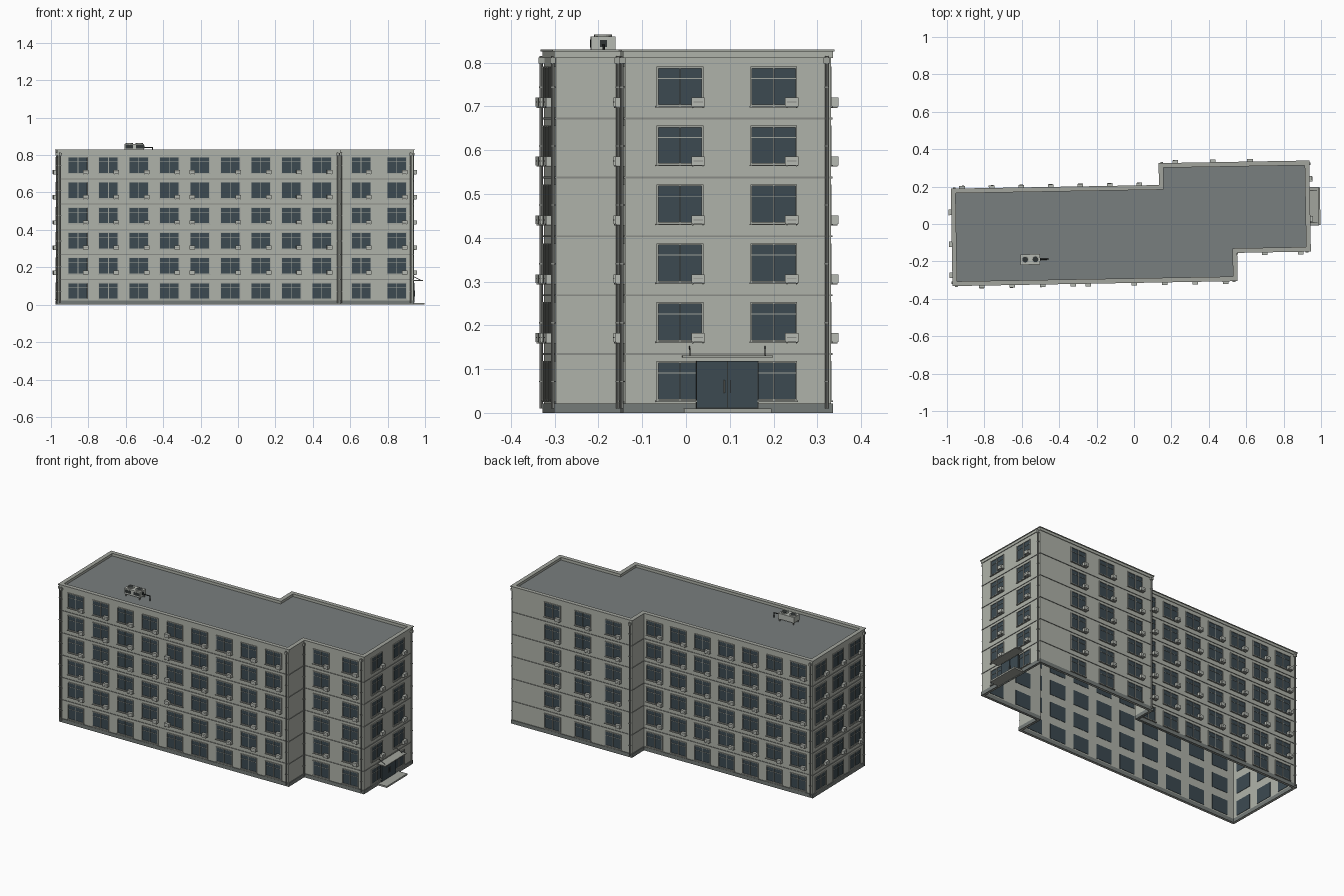
import bpy, bmesh
from math import radians
from mathutils import Matrix, Vector

cube = bpy.data.objects.get("Cube")
if cube:
    bpy.data.objects.remove(cube)


def material(name, rgb):
    m = bpy.data.materials.new(name)
    m.use_nodes = True
    m.diffuse_color = (*rgb, 1)
    node = m.node_tree.nodes["Principled BSDF"]
    node.inputs["Base Color"].default_value = (*rgb, 1)
    node.inputs["Roughness"].default_value = 0.8
    return m


WALL = material("pale grey wall", (0.43, 0.45, 0.40))
TRIM = material("mid grey trim", (0.25, 0.26, 0.24))
ROOF = material("roof grey", (0.19, 0.21, 0.21))
GLASS = material("dark blue glass", (0.045, 0.068, 0.082))
FRAME = material("frame grey", (0.36, 0.375, 0.34))
UNIT = material("unit grey", (0.47, 0.49, 0.45))
PLINTH = material("plinth grey", (0.18, 0.2, 0.19))
DARK = material("dark metal", (0.03, 0.035, 0.035))

TILT = Matrix.Rotation(radians(1), 4, 'Z')
parts = {}


def part(name, mat):
    if name not in parts:
        parts[name] = (bmesh.new(), mat)
    return parts[name][0]


# Facade: origin on the wall plane, outward normal, u runs to the right seen from outside
class Facade:
    def __init__(self, nx, ny, offset):
        self.n = Vector((nx, ny, 0))
        self.u = Vector((-ny, nx, 0))
        self.offset = offset

    def at(self, u, d, z):
        return self.u * u + self.n * (self.offset + d) + Vector((0, 0, z))

    def box(self, name, mat, u0, u1, d0, d1, z0, z1):
        a, b = self.at(u0, d0, z0), self.at(u1, d1, z1)
        size = [abs(v) for v in b - a]
        bmesh.ops.create_cube(part(name, mat), size=1,
                              matrix=Matrix.Translation((a + b) / 2) @ Matrix.Diagonal((*size, 1)))


def rod(name, mat, a, b, r, sides=8):
    axis = b - a
    turn = axis.to_track_quat('Z', 'Y').to_matrix().to_4x4()
    bmesh.ops.create_cone(part(name, mat), cap_ends=True, segments=sides, radius1=r, radius2=r,
                          depth=axis.length, matrix=Matrix.Translation((a + b) / 2) @ turn)


# Stepped footprint, counter-clockwise
XW, XS, XE, XN = -0.968, 0.541, 0.935, 0.145
YS, YM, YN, YW = -0.307, -0.156, 0.315, 0.198
PLAN = [Vector(p) for p in ((XW, YS), (XS, YS), (XS, YM), (XE, YM),
                            (XE, YN), (XN, YN), (XN, YW), (XW, YW))]


def outline(d):
    result = []
    for i, p in enumerate(PLAN):
        e0, e1 = (p - PLAN[i - 1]).normalized(), (PLAN[(i + 1) % len(PLAN)] - p).normalized()
        result.append(p + d * Vector((e0.y + e1.y, -e0.x - e1.x)))
    return result


def ring(name, mat, inner, outer, z0, z1):
    bm = part(name, mat)
    loops = [[bm.verts.new((*p, z)) for p in outline(d)]
             for d, z in ((outer, z0), (outer, z1), (inner, z1), (inner, z0))]
    n = len(PLAN)
    for k in range(4):
        a, b = loops[k], loops[(k + 1) % 4]
        for i in range(n):
            j = (i + 1) % n
            bm.faces.new((a[i], a[j], b[j], b[i]))


# Hollow shell, plinth, storey bands and parapet
STOREY = 0.1345
ring("outer_walls", WALL, -0.01, 0, 0, 0.826)
ring("plinth", PLINTH, -0.011, 0.004, 0, 0.022)
for k in range(1, 6):
    ring("storey_bands", TRIM, -0.001, 0.003, k * STOREY - 0.002, k * STOREY + 0.002)
ring("parapet_face", WALL, -0.013, 0.004, 0.811, 0.826)
ring("parapet_cap", FRAME, -0.017, 0.008, 0.826, 0.83)
bm = part("roof_deck", ROOF)
face = bm.faces.new([bm.verts.new((*p, 0.812)) for p in outline(-0.005)])
bmesh.ops.solidify(bm, geom=[face], thickness=0.006)

south, south_east = Facade(0, -1, -YS), Facade(0, -1, -YM)
east, notch = Facade(1, 0, XE), Facade(1, 0, XS)
north, north_west = Facade(0, 1, YN), Facade(0, 1, YW)
west = Facade(-1, 0, -XW)


def window(f, u, z0, z1, unit):
    h, t = 0.0535, 0.004
    f.box("window_glass", GLASS, u - h + 0.001, u + h - 0.001, -0.012, 0.001, z0 + 0.001, z1 - 0.001)
    # frame with a centre post and a transom
    for a, b in ((-h, -h + t), (h - t, h), (-0.0015, 0.0015)):
        f.box("window_frames", FRAME, u + a, u + b, -0.001, 0.005, z0, z1)
    for a, b in ((z0, z0 + t), (z1 - t, z1)):
        f.box("window_frames", FRAME, u - h, u + h, -0.001, 0.0045, a, b)
    f.box("window_frames", FRAME, u - h, u + h, -0.001, 0.003, z1 - 0.028, z1 - 0.026)
    f.box("window_sills", FRAME, u - h - 0.002, u + h + 0.002, 0, 0.008, z0 - 0.003, z0)
    if unit:
        # air conditioner with grille and brackets
        c = u + unit * 0.041
        f.box("air_conditioners", UNIT, c - 0.015, c + 0.015, 0.006, 0.022, z0 - 0.001, z0 + 0.019)
        f.box("unit_grilles", TRIM, c - 0.011, c + 0.011, 0.022, 0.0225, z0 + 0.008, z0 + 0.010)
        for s in (-0.011, 0.011):
            f.box("unit_brackets", TRIM, c + s - 0.001, c + s + 0.001, 0, 0.02, z0 - 0.004, z0 - 0.001)


COLUMNS = [
    (south, [-0.861 + 0.163 * k for k in range(9)]),
    (south_east, [0.655, 0.847]),
    (east, [-0.03, 0.184]),
    (north, [-0.267, -0.467, -0.667]),
    (north_west, [0.875 - 0.158 * k for k in range(7)]),
    (west, [-0.12, 0.05, 0.215]),
]
for f, centres in COLUMNS:
    for i, u in enumerate(centres):
        for k in range(6):
            z0 = 0.163 + STOREY * (k - 1) if k else 0.028
            side = -1 if f is south and i == 4 else 1
            window(f, u, z0, z0 + 0.09, side if k else 0)

# Rain pipes beside the corners, with clips
PIPES = [(south, -0.955), (south, 0.529), (south_east, 0.922), (notch, -0.166),
         (east, 0.305), (north, -0.155), (north_west, 0.957), (west, 0.297)]
for f, u in PIPES:
    rod("rain_pipes", TRIM, f.at(u, 0.007, 0.01), f.at(u, 0.007, 0.815), 0.004)
    f.box("rain_heads", FRAME, u - 0.007, u + 0.007, 0, 0.013, 0.798, 0.812)
    for k in range(6):
        z = 0.07 + k * STOREY
        f.box("pipe_clips", TRIM, u - 0.005, u + 0.005, 0, 0.012, z, z + 0.003)

# Entrance: double door, step, canopy with tie rods
D = 0.078
east.box("door_frame", DARK, D - 0.071, D + 0.071, -0.013, 0.007, 0.01, 0.119)
for s in (-1, 1):
    a, b = sorted((D + s * 0.001, D + s * 0.069))
    east.box("door_leaves", GLASS, a, b, 0, 0.009, 0.012, 0.117)
    h = D + s * 0.007
    rod("door_handles", FRAME, east.at(h, 0.012, 0.045), east.at(h, 0.012, 0.075), 0.0013)
    r = D + s * 0.086
    rod("canopy_ties", DARK, east.at(r, 0, 0.152), east.at(r, 0.045, 0.13), 0.0012)
east.box("entrance_step", FRAME, D - 0.1, D + 0.1, 0.002, 0.062, 0, 0.01)
east.box("canopy", FRAME, D - 0.103, D + 0.103, 0, 0.055, 0.126, 0.131)

# Rooftop cooling unit with two fans, feet and a pipe
roof = Facade(0, -1, 0.18)
roof.box("roof_unit", UNIT, -0.61, -0.505, -0.028, 0.028, 0.826, 0.86)
for u in (-0.585, -0.53):
    rod("roof_unit_fan_rings", FRAME, roof.at(u, 0, 0.86), roof.at(u, 0, 0.864), 0.02, 20)
    rod("roof_unit_fans", DARK, roof.at(u, 0, 0.86), roof.at(u, 0, 0.8645), 0.015, 20)
    roof.box("roof_unit_vents", DARK, u - 0.02, u + 0.02, 0.028, 0.029, 0.835, 0.853)
for u in (-0.605, -0.515):
    for d in (-0.024, 0.02):
        roof.box("roof_unit_feet", TRIM, u, u + 0.005, d, d + 0.005, 0.811, 0.826)
roof.box("roof_unit_panel", DARK, -0.505, -0.504, -0.008, 0.008, 0.836, 0.852)
rod("roof_unit_pipe", DARK, roof.at(-0.505, 0, 0.84), roof.at(-0.46, 0, 0.84), 0.003)
rod("roof_unit_pipe", DARK, roof.at(-0.46, 0, 0.842), roof.at(-0.46, 0, 0.811), 0.003)

# Turn every part into an object
for name, (bm, mat) in parts.items():
    bmesh.ops.transform(bm, matrix=TILT, verts=bm.verts)
    bmesh.ops.recalc_face_normals(bm, faces=bm.faces)
    mesh = bpy.data.meshes.new(name)
    bm.to_mesh(mesh)
    bm.free()
    mesh.materials.append(mat)
    bpy.context.collection.objects.link(bpy.data.objects.new(name, mesh))
